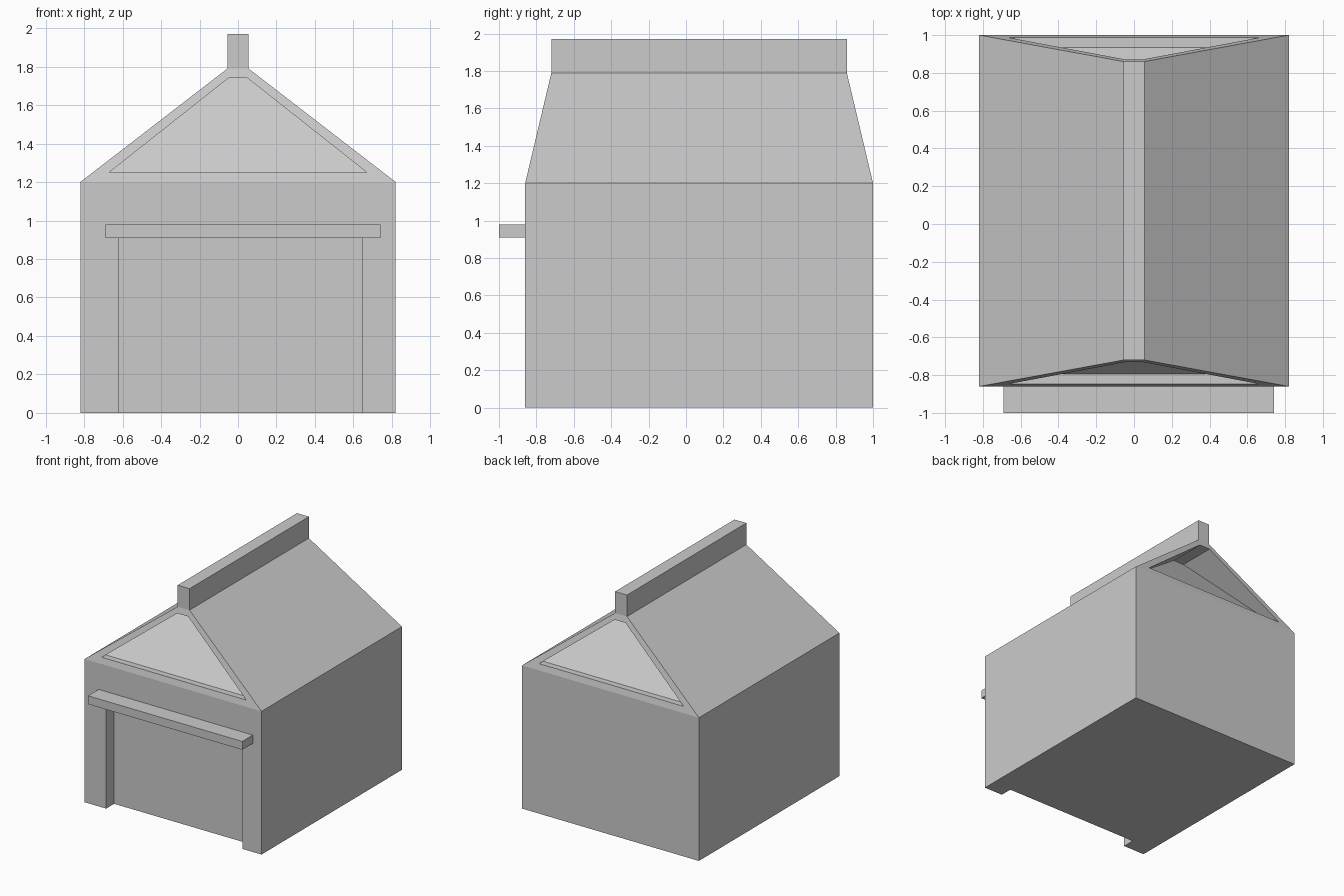
import bpy, bmesh

if "Cube" in bpy.data.objects:
    bpy.data.objects.remove(bpy.data.objects["Cube"])


def loft(name, rings):
    """Solid from equal-length rings of points, capped at both ends."""
    bm = bmesh.new()
    vs = [[bm.verts.new(p) for p in ring] for ring in rings]
    n = len(vs[0])
    for a, b in zip(vs, vs[1:]):
        for i in range(n):
            j = (i + 1) % n
            bm.faces.new((a[i], a[j], b[j], b[i]))
    bm.faces.new(vs[0])
    bm.faces.new(vs[-1])
    bmesh.ops.recalc_face_normals(bm, faces=bm.faces[:])
    mesh = bpy.data.meshes.new(name)
    bm.to_mesh(mesh)
    bm.free()
    ob = bpy.data.objects.new(name, mesh)
    bpy.context.collection.objects.link(ob)
    return ob


def rect(x0, x1, y0, y1, z):
    return [(x0, y0, z), (x1, y0, z), (x1, y1, z), (x0, y1, z)]


def box(name, x0, x1, y0, y1, z0, z1):
    return loft(name, [rect(x0, x1, y0, y1, z0), rect(x0, x1, y0, y1, z1)])


def cut(target, cutter):
    """Subtract the cutter for good, then remove it."""
    cutter.hide_render = True
    mod = target.modifiers.new("cut", 'BOOLEAN')
    mod.operation = 'DIFFERENCE'
    mod.solver = 'EXACT'
    mod.object = cutter
    bpy.context.view_layer.objects.active = target
    bpy.ops.object.modifier_apply(modifier=mod.name)
    bpy.data.objects.remove(cutter)


FRONT, BACK = -0.86, 1.0

# Walls and roof in one solid, gables leaning inwards
house = loft("house_body", [
    rect(-0.82, 0.82, FRONT, BACK, 0),
    rect(-0.82, 0.82, FRONT, BACK, 1.2),
    rect(-0.055, 0.055, FRONT + 0.14, BACK - 0.14, 1.79),
])

# Gable recesses, with a back panel that leans further in than the frame
gable = [(-0.67, 1.25), (0.67, 1.25), (0.05, 1.74), (-0.05, 1.74)]
for wall, inward in ((FRONT, 1), (BACK, -1)):
    outer = [(x, wall - inward * 0.1, z) for x, z in gable]
    inner = [(x, wall + inward * (0.065 if z < 1.5 else 0.45), z) for x, z in gable]
    cut(house, loft("gable_cutter", [outer, inner]))

# Doorway recess, open at the ground
cut(house, box("door_cutter", -0.62, 0.645, FRONT - 0.1, FRONT + 0.105, -0.1, 0.92))

# Lintel above the doorway and ridge beam on the roof
box("door_lintel", -0.69, 0.74, -1.0, FRONT, 0.91, 0.98)
box("ridge_beam", -0.055, 0.055, FRONT + 0.14, BACK - 0.14, 1.79, 1.97)
